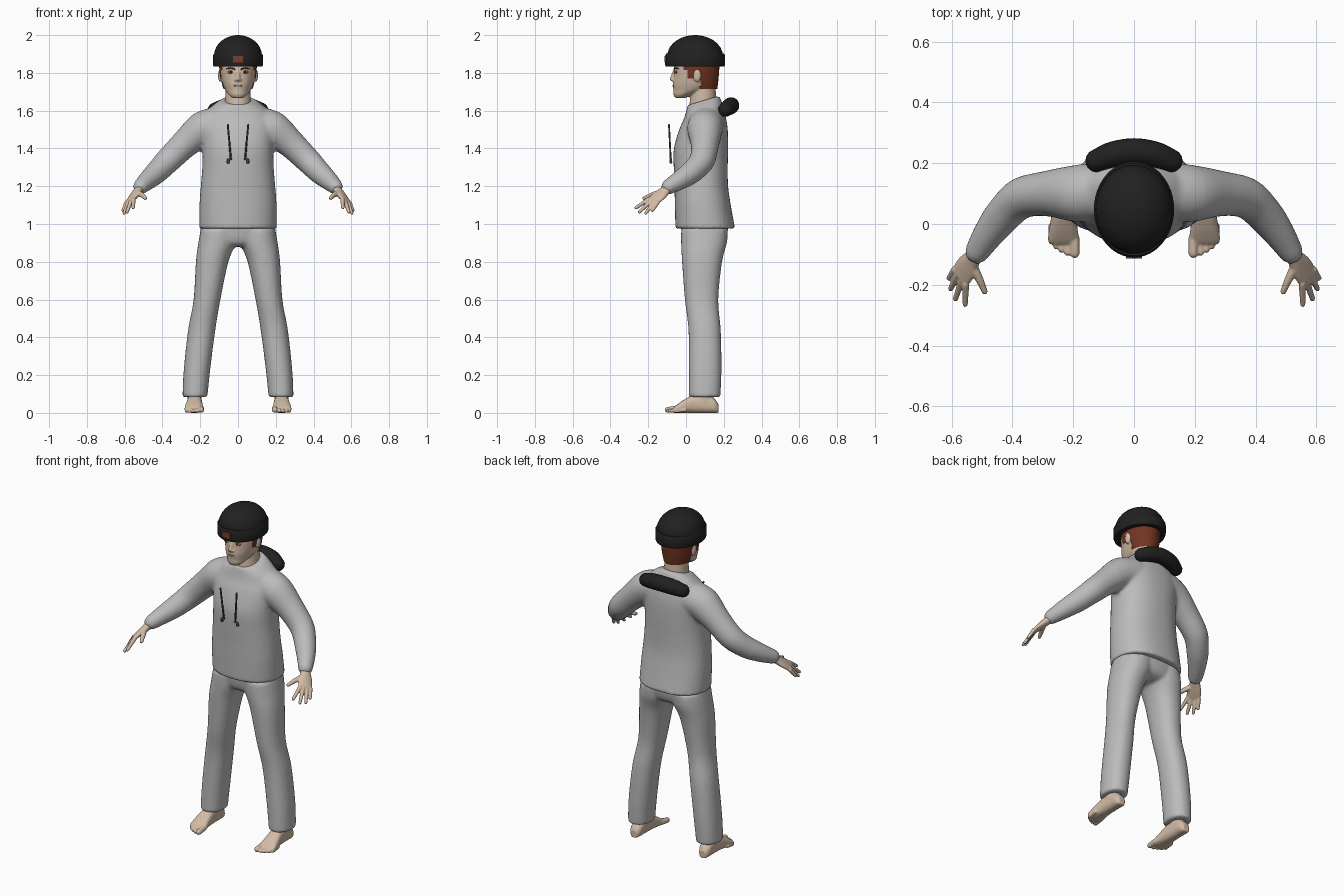
import bpy, bmesh, math
from mathutils import Vector, Matrix

cube = bpy.data.objects.get("Cube")
if cube:
    bpy.data.objects.remove(cube, do_unlink=True)


def material(name, r, g, b):
    m = bpy.data.materials.new(name)
    m.use_nodes = True
    m.diffuse_color = (r, g, b, 1)
    bsdf = m.node_tree.nodes["Principled BSDF"]
    bsdf.inputs["Base Color"].default_value = (r, g, b, 1)
    bsdf.inputs["Roughness"].default_value = 0.8
    return m


CLOTH = material("grey_cloth", 0.5, 0.5, 0.5)
BLACK = material("black_knit", 0.015, 0.015, 0.015)
SKIN = material("skin", 0.64, 0.5, 0.38)
HAIR = material("auburn_hair", 0.17, 0.035, 0.015)
PATCH = material("rust_patch", 0.2, 0.045, 0.02)
CORD = material("dark_cord", 0.06, 0.06, 0.06)
EYE = material("eye_red", 0.3, 0.1, 0.08)
IRIS = material("iris_dark", 0.03, 0.012, 0.01)
LIP = material("lip", 0.42, 0.27, 0.21)


def level(z, cx, rx, front, back, tilt=0):
    """Horizontal oval ring as centre, half-width and half-depth vectors."""
    d = (back - front) / 2
    return (Vector((cx, (front + back) / 2, z)), Vector((rx, 0, 0)), Vector((0, d, tilt * d)))


def refine(rings, k=4):
    """Smooth in-between rings by a Catmull-Rom blend."""
    out, last = [], len(rings) - 1
    for i in range(last):
        quad = [rings[max(0, min(last, i + d))] for d in (-1, 0, 1, 2)]
        for s in range(k):
            t = s / k
            out.append([b + (c - a) * (t / 2) + (a * 2 - b * 5 + c * 4 - d) * (t * t / 2)
                        + (b * 3 - a - c * 3 + d) * (t ** 3 / 2) for a, b, c, d in zip(*quad)])
    return out + [rings[last]]


def loft(bm, rings, n=32, power=2.0):
    def bend(t):
        return math.copysign(abs(t) ** (2 / power), t)
    loops = []
    for c, u, v in rings:
        angles = [math.tau * i / n for i in range(n)]
        loops.append([bm.verts.new(c + u * bend(math.cos(a)) + v * bend(math.sin(a))) for a in angles])
    for lo, hi in zip(loops, loops[1:]):
        for i in range(n):
            j = (i + 1) % n
            bm.faces.new((lo[i], lo[j], hi[j], hi[i]))
    bm.faces.new(loops[0][::-1])
    bm.faces.new(loops[-1])


def tube(bm, points, n=16, k=4):
    """Round tube with domed ends through (x, y, z, radius) points."""
    p = [Vector(q[:3]) for q in points]
    rings = []
    for i, q in enumerate(points):
        t = (p[min(i + 1, len(p) - 1)] - p[max(i - 1, 0)]).normalized()
        ref = Vector((0, 1, 0)) if abs(t.z) > 0.9 else Vector((0, 0, 1))
        u = t.cross(ref).normalized()
        rings.append((p[i], u * q[3], t.cross(u) * q[3], t))
    body = refine([r[:3] for r in rings], k)

    def dome(ring, sign):
        c, u, v, t = ring
        return [(c + t * sign * u.length * math.sin(a), u * math.cos(a), v * math.cos(a))
                for a in (0.4, 0.8, 1.2, 1.45)]
    loft(bm, dome(rings[0], -1)[::-1] + body + dome(rings[-1], 1), n)


def blob(bm, loc, size):
    m = Matrix.Translation(loc) @ Matrix.Diagonal((*size, 1))
    bmesh.ops.create_uvsphere(bm, u_segments=20, v_segments=12, radius=1, matrix=m)


def finish(name, bm, mat, mirror=False, voxel=0, relax=4):
    bmesh.ops.recalc_face_normals(bm, faces=bm.faces)
    me = bpy.data.meshes.new(name)
    bm.to_mesh(me)
    bm.free()
    me.materials.append(mat)
    ob = bpy.data.objects.new(name, me)
    bpy.context.collection.objects.link(ob)
    bpy.ops.object.select_all(action='DESELECT')
    ob.select_set(True)
    bpy.context.view_layer.objects.active = ob
    bpy.ops.object.shade_smooth_by_angle(angle=math.radians(40))
    if mirror:
        ob.modifiers.new("Mirror", 'MIRROR').use_mirror_merge = False
    if voxel:
        r = ob.modifiers.new("Blend", 'REMESH')
        r.mode, r.voxel_size, r.use_smooth_shade = 'VOXEL', voxel, True
        s = ob.modifiers.new("Relax", 'SMOOTH')
        s.factor, s.iterations = 0.5, relax
    return ob


# Shirt: body and both sleeves blended into one surface
bm = bmesh.new()
loft(bm, refine([level(z, 0, *r) for z, *r in (
    (0.975, 0.205, -0.056, 0.26), (1.1, 0.204, -0.059, 0.237), (1.2, 0.197, -0.061, 0.223),
    (1.3, 0.189, -0.065, 0.221), (1.4, 0.188, -0.064, 0.223), (1.5, 0.195, -0.036, 0.221),
    (1.56, 0.185, -0.012, 0.211, 0.05), (1.605, 0.158, 0.0, 0.198, 0.12),
    (1.637, 0.118, 0.005, 0.185, 0.25), (1.654, 0.089, 0.008, 0.174, 0.3))]), 48, 2.3)
sleeve = ((0.1, 0.11, 1.53, 0.095), (0.19, 0.1, 1.5, 0.094), (0.28, 0.1, 1.425, 0.076),
          (0.37, 0.085, 1.337, 0.068), (0.43, 0.03, 1.275, 0.061), (0.48, -0.035, 1.23, 0.051),
          (0.515, -0.09, 1.198, 0.041))
for s in (1, -1):
    tube(bm, [(s * x, y, z, r) for x, y, z, r in sleeve], 24)
finish("shirt", bm, CLOTH, voxel=0.01, relax=5)

# Trousers: hips and both legs blended
bm = bmesh.new()
loft(bm, refine([level(z, 0, *r) for z, *r in (
    (0.88, 0.13, 0.02, 0.16), (0.905, 0.185, -0.012, 0.205),
    (0.98, 0.197, -0.026, 0.222), (1.08, 0.185, -0.026, 0.2))]), 40, 2.3)
for s in (1, -1):
    loft(bm, refine([level(z, s * cx, *r) for z, cx, *r in (
        (0.083, 0.228, 0.066, 0.015, 0.182), (0.23, 0.217, 0.07, 0.015, 0.188),
        (0.44, 0.192, 0.072, 0.013, 0.184), (0.6, 0.164, 0.071, -0.006, 0.171),
        (0.8, 0.137, 0.086, -0.021, 0.191), (0.9, 0.11, 0.1, -0.026, 0.217),
        (0.97, 0.1, 0.098, -0.026, 0.222))]), 32, 2.2)
finish("trousers", bm, CLOTH, voxel=0.01)

# Feet with ankles and toes
bm = bmesh.new()
loft(bm, refine([(Vector((cx, y, h / 2)), Vector((w, 0, 0)), Vector((0, 0, h / 2)))
                 for y, cx, w, h in (
    (0.172, 0.23, 0.02, 0.045), (0.15, 0.23, 0.034, 0.075), (0.1, 0.23, 0.037, 0.1),
    (0.04, 0.23, 0.04, 0.096), (-0.01, 0.232, 0.046, 0.07), (-0.05, 0.232, 0.051, 0.042),
    (-0.066, 0.231, 0.046, 0.028))]), 24, 2.5)
loft(bm, [level(z, 0.23, 0.038, 0.045, 0.145) for z in (0.05, 0.2)], 20)
for x, y, r in ((0.195, -0.096, 0.016), (0.219, -0.094, 0.011), (0.238, -0.084, 0.011),
                (0.256, -0.072, 0.011), (0.272, -0.056, 0.01)):
    tube(bm, [(x, y + 0.05, r + 0.006, r), (x, y, r, r)], 12)
finish("feet", bm, SKIN, mirror=True, voxel=0.004, relax=2)

# Hands: palm, four fingers and thumb
bm = bmesh.new()
wrist, knuckles = Vector((0.51, -0.082, 1.2)), Vector((0.572, -0.175, 1.122))
wide = Vector((0.022, 0.028, -0.01))
thick = (knuckles - wrist).cross(wide).normalized() * 0.015
loft(bm, refine([(wrist.lerp(knuckles, t), wide * a, thick * b) for t, a, b in (
    (0, 0.75, 1.6), (0.3, 0.8, 1.5), (0.65, 1.1, 1.2), (1, 1.1, 0.8))]), 20)
for side, tip in ((-0.85, (0.555, -0.264, 1.086)), (-0.3, (0.587, -0.246, 1.064)),
                  (0.3, (0.603, -0.213, 1.058)), (0.85, (0.608, -0.178, 1.072))):
    base = knuckles + wide * side
    tube(bm, [(*base, 0.012), (*tip, 0.009)], 12)
tube(bm, [(0.53, -0.14, 1.165, 0.017), (0.507, -0.185, 1.152, 0.013), (0.491, -0.222, 1.137, 0.01)], 12)
finish("hands", bm, SKIN, mirror=True, voxel=0.004, relax=2)

# Head with neck, nose and ears
bm = bmesh.new()
loft(bm, refine([level(z, 0, *r) for z, *r in (
    (1.668, 0.03, -0.058, 0), (1.685, 0.05, -0.066, 0.04), (1.71, 0.068, -0.067, 0.12),
    (1.74, 0.081, -0.07, 0.155), (1.78, 0.09, -0.066, 0.163), (1.83, 0.094, -0.064, 0.168),
    (1.88, 0.09, -0.055, 0.165))]), 40)
loft(bm, refine([level(z, 0, *r) for z, *r in (
    (1.58, 0.075, 0.012, 0.165), (1.65, 0.068, 0.02, 0.16), (1.75, 0.067, 0.03, 0.156))]))
tube(bm, [(0, -0.06, 1.812, 0.008), (0, -0.074, 1.768, 0.012)], 12)
for s in (1, -1):
    blob(bm, (s * 0.095, 0.06, 1.786), (0.011, 0.02, 0.034))
    blob(bm, (s * 0.011, -0.068, 1.763), (0.009, 0.01, 0.007))
finish("head", bm, SKIN, voxel=0.005, relax=2)

# Hair: shell kept only at the back and sideburns
bm = bmesh.new()
loft(bm, refine([level(z, 0, *r) for z, *r in (
    (1.715, 0.077, -0.04, 0.166), (1.75, 0.089, -0.06, 0.17), (1.79, 0.096, -0.066, 0.174),
    (1.84, 0.1, -0.066, 0.177), (1.87, 0.098, -0.06, 0.175))], 6), 64)
drop = []
for f in bm.faces:
    c = f.calc_center_median()
    if not (c.y > 0.075 or (c.z > 1.77 and c.y > 0.012) or (c.z > 1.815 and c.y > -0.01)):
        drop.append(f)
bmesh.ops.delete(bm, geom=drop, context='FACES')
finish("hair", bm, HAIR)

# Facial details
bm = bmesh.new()
blob(bm, (0.037, -0.053, 1.804), (0.019, 0.008, 0.008))
finish("eyes", bm, EYE, mirror=True)
bm = bmesh.new()
blob(bm, (0.037, -0.058, 1.804), (0.007, 0.005, 0.007))
finish("irises", bm, IRIS, mirror=True)
bm = bmesh.new()
tube(bm, [(0.018, -0.063, 1.82, 0.004), (0.04, -0.055, 1.826, 0.004), (0.06, -0.04, 1.822, 0.003)], 8)
finish("eyebrows", bm, HAIR, mirror=True)
bm = bmesh.new()
blob(bm, (0, -0.064, 1.732), (0.025, 0.008, 0.006))
finish("lips", bm, LIP)

# Beanie: dome and folded brim
bm = bmesh.new()
arc = [math.radians(a) for a in (0, 12, 24, 36, 48, 60, 70, 80, 87)]
loft(bm, [level(1.89 + 0.11 * math.sin(a), 0, 0.127 * math.cos(a), 0.048 - 0.147 * math.cos(a),
                0.048 + 0.147 * math.cos(a)) for a in arc], 48)
finish("beanie_dome", bm, BLACK)
bm = bmesh.new()
loft(bm, [level(z, 0, 0.132 - e, e - 0.11, 0.206 - e) for z, e in (
    (1.834, 0.003), (1.842, 0), (1.893, 0), (1.903, 0.006))], 48)
finish("beanie_brim", bm, BLACK)
bm = bmesh.new()
bmesh.ops.create_cube(bm, size=1, matrix=Matrix.Translation((0, -0.1095, 1.872))
                      @ Matrix.Diagonal((0.054, 0.009, 0.034, 1)))
finish("beanie_patch", bm, PATCH)

# Rolled hood behind the neck
bm = bmesh.new()
half = ((0.122, 0.208, 1.605, 0.038), (0.07, 0.228, 1.62, 0.043))
tube(bm, [*half, (0, 0.238, 1.627, 0.044), *[(-x, y, z, r) for x, y, z, r in half[::-1]]], 24)
finish("hood_roll", bm, BLACK)

# Drawstrings with knotted ends
bm = bmesh.new()
tube(bm, [(0.054, -0.09, 1.525, 0.005), (0.038, -0.081, 1.345, 0.005)], 10)
tube(bm, [(0.038, -0.081, 1.345, 0.006), (0.052, -0.081, 1.34, 0.006)], 10)
tube(bm, [(0.052, -0.081, 1.34, 0.007), (0.052, -0.08, 1.327, 0.008)], 10)
finish("drawstrings", bm, CORD, mirror=True)
